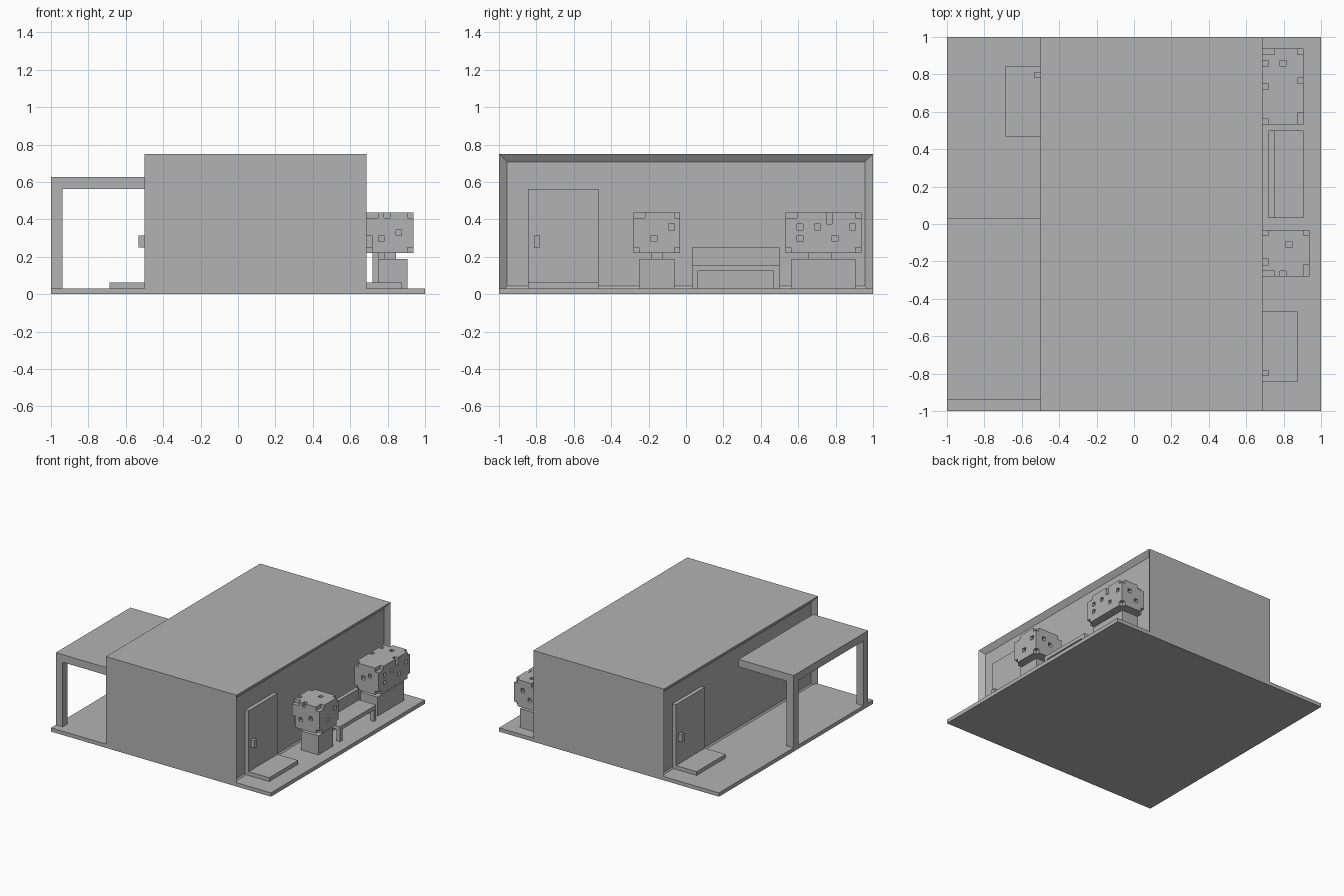
import bpy
import bmesh
from itertools import product
from mathutils import Vector

UNIT = 1 / 32  # everything sits on a block grid

default_cube = bpy.data.objects.get("Cube")
if default_cube:
    bpy.data.objects.remove(default_cube, do_unlink=True)

grey = bpy.data.materials.new("plain_grey")
grey.use_nodes = True
grey.diffuse_color = (0.45, 0.45, 0.45, 1)
grey.node_tree.nodes["Principled BSDF"].inputs["Base Color"].default_value = grey.diffuse_color


def finish(name, bm):
    """Turn a bmesh in grid units into a scaled, coloured object."""
    bmesh.ops.recalc_face_normals(bm, faces=bm.faces)
    bmesh.ops.scale(bm, vec=(UNIT, UNIT, UNIT), verts=bm.verts)
    mesh = bpy.data.meshes.new(name)
    bm.to_mesh(mesh)
    bm.free()
    mesh.materials.append(grey)
    obj = bpy.data.objects.new(name, mesh)
    bpy.context.collection.objects.link(obj)
    return obj


def block(x_range, y_range, z_range):
    """Box bmesh between grid limits given in any order."""
    bm = bmesh.new()
    bmesh.ops.create_cube(bm, size=1)
    spans = [sorted(r) for r in (x_range, y_range, z_range)]
    for vert in bm.verts:
        vert.co = [low if c < 0 else high for c, (low, high) in zip(vert.co, spans)]
    return bm


def box(name, x_range, y_range, z_range):
    return finish(name, block(x_range, y_range, z_range))


def voxel_bush(name, corner, size, cuts):
    """Block bush with unit cells carved out; cuts hold cell indices."""
    cells = set(product(*(range(n) for n in size))) - set(cuts)
    bm = bmesh.new()
    for cell in cells:
        for axis, side in product(range(3), (0, 1)):
            neighbour = list(cell)
            neighbour[axis] += 2 * side - 1
            if tuple(neighbour) in cells:
                continue
            u, v = (axis + 1) % 3, (axis + 2) % 3
            quad = []
            for du, dv in ((0, 0), (1, 0), (1, 1), (0, 1)):
                point = Vector(cell) + Vector(corner)
                point[axis] += side
                point[u] += du
                point[v] += dv
                quad.append(bm.verts.new(point))
            if not side:
                quad.reverse()
            bm.faces.new(quad)
    bmesh.ops.remove_doubles(bm, verts=bm.verts, dist=0.01)
    bmesh.ops.dissolve_limit(bm, angle_limit=0.01, verts=bm.verts, edges=bm.edges)
    return finish(name, bm)


# Ground slab
box("ground_slab", (-32, 32), (-32, 32), (0, 1))

# House body with a shallow framed recess on both long sides
house = block((-16, 22), (-32, 32), (0, 24))
house.normal_update()
long_sides = [f for f in house.faces if abs(f.normal.x) > 0.9]
bmesh.ops.inset_individual(house, faces=long_sides, thickness=2)
for face in long_sides:
    inward = -1 if face.calc_center_median().x > 3 else 1
    for vert in face.verts:
        vert.co.x += inward
finish("house_body", house)

# Door, handle and doorstep on each long side, turned half way round
for label, s in (("left", 1), ("right", -1)):
    def out(a, b):
        return (3 + s * a, 3 + s * b)

    def along(a, b):
        return (s * a, s * b)

    box(label + "_door", out(18, 19), along(-27, -15), (2, 18))
    box(label + "_door_handle", out(19, 20), along(-26, -25), (8, 10))
    box(label + "_doorstep", out(18, 25), along(-27, -15), (1, 2))

# Carport
box("carport_roof", (-32, -16), (-30, 1), (18, 20))
for label, y in (("front", -30), ("back", -1)):
    box(label + "_carport_post", (-32, -30), (y, y + 2), (1, 18))

# Bench
box("bench_back", (23, 24), (1, 16), (1, 8))
box("bench_seat", (24, 29), (1, 16), (4, 5))
for label, y in (("front", 1), ("back", 15)):
    box(label + "_bench_leg", (28, 29), (y, y + 1), (1, 4))

# Planters and trunks
box("small_planter", (24, 29), (-8, -2), (1, 6))
box("small_trunk", (25, 27), (-6, -4), (6, 7))
box("large_planter", (23, 28), (18, 29), (1, 6))
box("large_trunk", (24, 27), (21, 25), (6, 7))

# Small bush: chipped corners, then pits on the top, front and outer faces
chips = [(0, 0, 6), (1, 0, 6), (3, 0, 6), (7, 0, 6), (7, 1, 6), (0, 7, 6), (7, 7, 6),
         (0, 0, 0), (7, 0, 0), (0, 7, 0), (7, 7, 0)]
pits = [(4, 5, 6), (0, 2, 6), (5, 0, 3), (2, 0, 2), (0, 0, 2), (0, 0, 1),
        (7, 6, 4), (7, 3, 2), (3, 7, 3), (5, 7, 4)]
voxel_bush("small_bush", (22, -9, 7), (8, 8, 7), chips + pits)

# Large bush
chips = [(0, 0, 6), (6, 0, 6), (6, 1, 6), (0, 12, 6), (1, 12, 6), (6, 12, 6),
         (0, 0, 0), (6, 0, 0), (0, 12, 0), (6, 12, 0)]
pits = [(0, 10, 6), (3, 10, 6), (0, 6, 6), (6, 7, 6), (6, 7, 5), (6, 2, 4), (6, 5, 4),
        (6, 11, 4), (6, 2, 2), (6, 8, 2), (2, 0, 3), (4, 0, 4), (2, 12, 2), (4, 12, 4)]
voxel_bush("large_bush", (22, 17, 7), (7, 13, 7), chips + pits)
